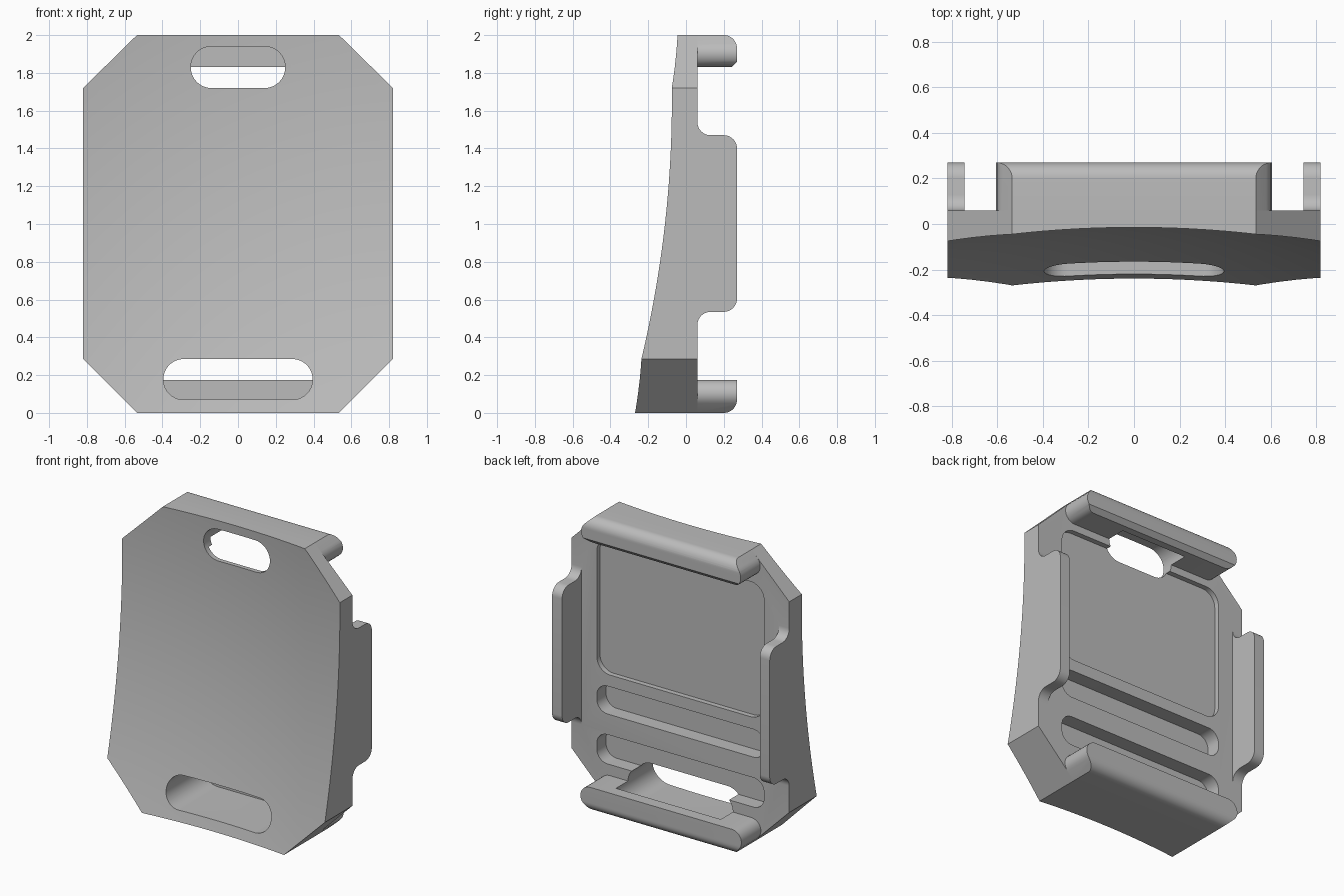
import bpy, bmesh, math
from mathutils import Vector

cube = bpy.data.objects.get("Cube")
if cube:
    bpy.data.objects.remove(cube, do_unlink=True)

BACK = 0.06      # flat rear plane of the plate
LIP = 0.27       # rearmost plane of the rails and clips

grey = bpy.data.materials.new("plain_grey")
grey.use_nodes = True
grey.diffuse_color = (0.5, 0.5, 0.5, 1)
grey.node_tree.nodes["Principled BSDF"].inputs["Base Color"].default_value = (0.5, 0.5, 0.5, 1)


def rounded(corners, seg=10):
    """Polygon from (a, b, radius) corners, each turned into an arc."""
    out = []
    n = len(corners)
    for i, (a, b, r) in enumerate(corners):
        p = Vector((a, b))
        if r == 0:
            out.append(p)
            continue
        u = (Vector(corners[i - 1][:2]) - p).normalized()
        v = (Vector(corners[(i + 1) % n][:2]) - p).normalized()
        half = u.angle(v) / 2
        centre = p + (u + v).normalized() * (r / math.sin(half))
        start = p + u * (r / math.tan(half)) - centre
        end = p + v * (r / math.tan(half)) - centre
        sweep = math.pi - 2 * half
        for k in range(seg + 1):
            t = k / seg
            out.append(centre + (start * math.sin((1 - t) * sweep)
                                 + end * math.sin(t * sweep)) / math.sin(sweep))
    return out


def finish(bm, name):
    bmesh.ops.recalc_face_normals(bm, faces=bm.faces)
    mesh = bpy.data.meshes.new(name)
    bm.to_mesh(mesh)
    bm.free()
    ob = bpy.data.objects.new(name, mesh)
    bpy.context.collection.objects.link(ob)
    mesh.materials.append(grey)
    return ob


def prism(name, outline, lo, hi, axis):
    """Extrude an outline: axis 'y' takes (x, z) points, axis 'x' takes (y, z)."""
    bm = bmesh.new()
    place = (lambda p, d: (p.x, d, p.y)) if axis == "y" else (lambda p, d: (d, p.x, p.y))
    face = bm.faces.new([bm.verts.new(place(p, lo)) for p in outline])
    grown = bmesh.ops.extrude_face_region(bm, geom=[face])["geom"]
    step = Vector(place(Vector((0, 0)), hi - lo))
    bmesh.ops.translate(bm, vec=step, verts=[g for g in grown if isinstance(g, bmesh.types.BMVert)])
    return finish(bm, name)


def combine(target, other, operation):
    mod = target.modifiers.new(operation, "BOOLEAN")
    mod.operation, mod.object, mod.solver = operation, other, "EXACT"
    bpy.context.view_layer.objects.active = target
    bpy.ops.object.modifier_apply(modifier=mod.name)
    bpy.data.objects.remove(other, do_unlink=True)


def box(x, z0, z1, r):
    return rounded([(-x, z0, r), (x, z0, r), (x, z1, r), (-x, z1, r)])


# Octagonal plate
half = [(0.535, 0, 0), (0.82, 0.285, 0), (0.82, 1.72, 0), (0.535, 2, 0)]
octagon = half + [(-x, z, r) for x, z, r in reversed(half)]
plate = prism("back_plate", rounded(octagon), -0.6, BACK, "y")

# Doubly curved front: solid in front of the surface is carved away
bm = bmesh.new()
bmesh.ops.create_grid(bm, x_segments=24, y_segments=32, size=1)
for v in bm.verts:
    x, z = v.co.x * 0.95, 1 + v.co.y * 1.1
    v.co = (x, -0.004 - 0.0865 * (z - 1.65) ** 2 - 0.105 * x * x, z)
grown = bmesh.ops.extrude_face_region(bm, geom=bm.faces[:])["geom"]
for v in grown:
    if isinstance(v, bmesh.types.BMVert):
        v.co.y = -1
combine(plate, finish(bm, "front_cutter"), "DIFFERENCE")

# Rails along the top and bottom, with rounded ends
top_side = [(0, 2, 0), (LIP, 2, 0.07), (LIP, 1.86, 0), (0.24, 1.83, 0), (0, 1.83, 0)]
low_side = [(0, 0, 0), (LIP, 0, 0.07), (LIP, 0.175, 0), (0, 0.175, 0)]
for name, side, edge, inner in (("top_rail", top_side, 2, 1.83), ("bottom_rail", low_side, 0, 0.175)):
    rail = prism(name, rounded(side), -0.7, 0.7, "x")
    reach = 0.535 + abs(inner - edge)
    ends = rounded([(-0.535, edge, 0), (0.535, edge, 0), (reach, inner, 0.073), (-reach, inner, 0.073)])
    combine(rail, prism("rail_ends", ends, -0.1, 0.5, "y"), "INTERSECT")
    combine(plate, rail, "UNION")

# Side clips with filleted feet
clip = rounded([(0, 0.4, 0), (BACK, 0.4, 0), (BACK, 0.535, 0.07), (LIP, 0.535, 0.07),
                (LIP, 1.47, 0.07), (BACK, 1.47, 0.07), (BACK, 1.6, 0), (0, 1.6, 0)])
for s in (-1, 1):
    combine(plate, prism("side_clip", clip, s * 0.745, s * 0.82, "x"), "UNION")

# Rear pockets, then the two strap slots that run into the rails
cuts = [(0.63, 0.86, 1.78, 0.1, 0.025, 0.2), (0.63, 0.59, 0.78, 0.08, -0.04, 0.2),
        (0.63, 0.25, 0.45, 0.08, -0.04, 0.2),
        (0.25, 1.72, 1.94, 0.109, -0.6, 0.19), (0.395, 0.07, 0.285, 0.107, -0.6, 0.19)]
for x, z0, z1, r, y0, y1 in cuts:
    combine(plate, prism("cutter", box(x, z0, z1, r), y0, y1, "y"), "DIFFERENCE")

bpy.ops.object.select_all(action="DESELECT")
plate.select_set(True)
bpy.context.view_layer.objects.active = plate
bpy.ops.object.shade_smooth_by_angle(angle=math.radians(25))
